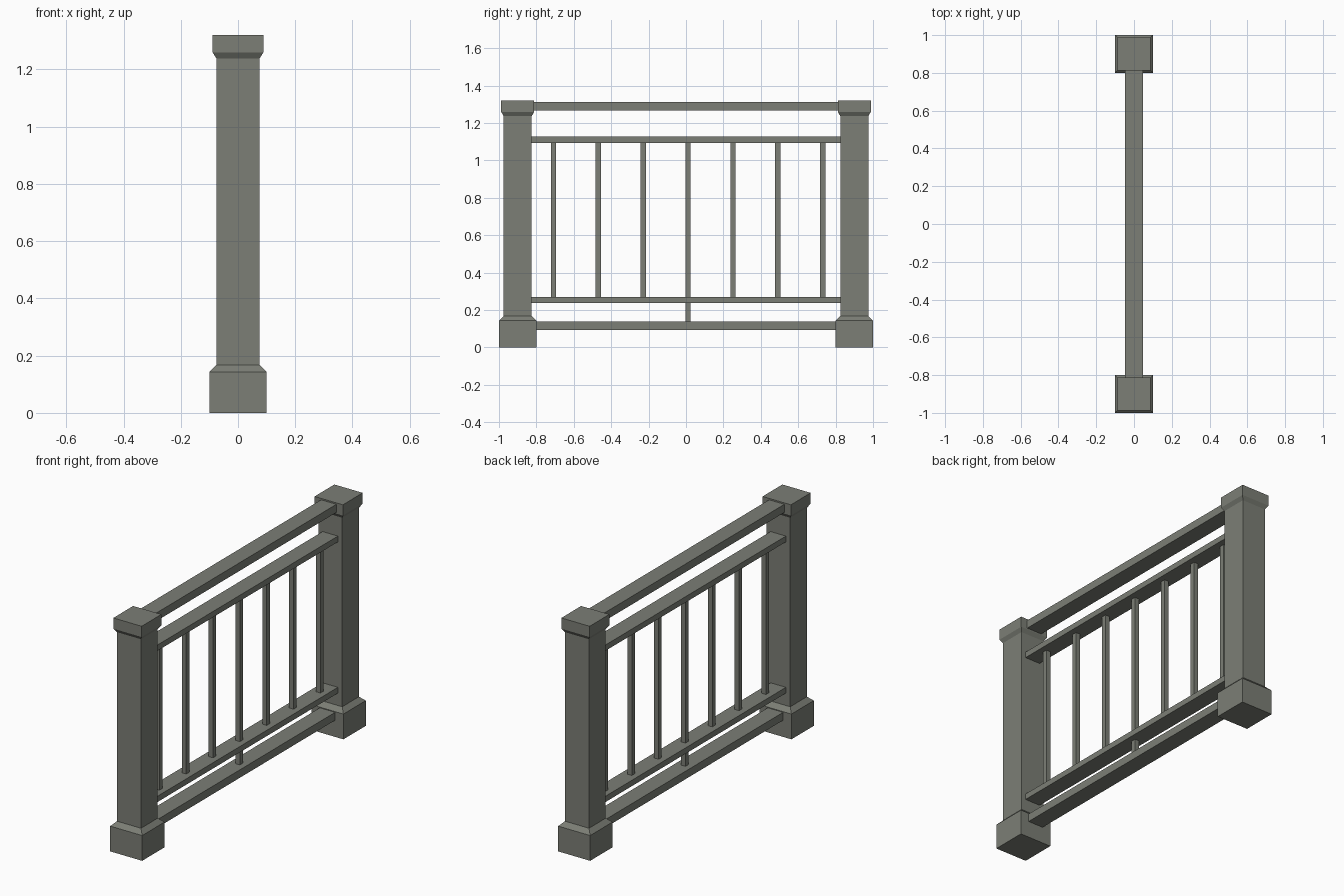
import bpy
import bmesh

if "Cube" in bpy.data.objects:
    bpy.data.objects.remove(bpy.data.objects["Cube"])

stone = bpy.data.materials.new("grey_green_paint")
stone.diffuse_color = (0.20, 0.21, 0.18, 1.0)
stone.use_nodes = True
stone.node_tree.nodes["Principled BSDF"].inputs["Base Color"].default_value = stone.diffuse_color


def finish(name, bm):
    bmesh.ops.recalc_face_normals(bm, faces=bm.faces)
    mesh = bpy.data.meshes.new(name)
    bm.to_mesh(mesh)
    bm.free()
    mesh.materials.append(stone)
    obj = bpy.data.objects.new(name, mesh)
    bpy.context.collection.objects.link(obj)
    return obj


def box(name, half_x, y0, y1, z0, z1):
    bm = bmesh.new()
    bmesh.ops.create_cube(bm, size=1)
    for v in bm.verts:
        v.co.x *= 2 * half_x
        v.co.y = y0 if v.co.y < 0 else y1
        v.co.z = z0 if v.co.z < 0 else z1
    return finish(name, bm)


def post(name, cy, profile):
    """Square post from (half width, height) steps."""
    bm = bmesh.new()
    rings = [[bm.verts.new((sx * h, cy + sy * h, z))
              for sx, sy in ((-1, -1), (1, -1), (1, 1), (-1, 1))]
             for h, z in profile]
    for low, high in zip(rings, rings[1:]):
        for i in range(4):
            j = (i + 1) % 4
            bm.faces.new((low[i], low[j], high[j], high[i]))
    bm.faces.new(rings[0][::-1])
    bm.faces.new(rings[-1])
    return finish(name, bm)


# End posts with plinth and cap
POST = [(0.10, 0), (0.10, 0.143), (0.075, 0.168), (0.075, 1.238),
        (0.0885, 1.259), (0.0885, 1.32)]
post("front_post", -0.9, POST)
post("back_post", 0.9, POST)

# Horizontal rails: name, half length, bottom, top
for name, end, z0, z1 in (("handrail", 0.815, 1.266, 1.312),
                          ("upper_rail", 0.827, 1.094, 1.127),
                          ("lower_rail", 0.827, 0.238, 0.271),
                          ("bottom_rail", 0.802, 0.094, 0.139)):
    box(name, 0.048, -end, end, z0, z1)

# Balusters
HALF = 0.014
for i in range(7):
    y = 0.011 + (i - 3) * 0.24
    box(f"baluster_{i + 1}", HALF, y - HALF, y + HALF, 0.271, 1.094)

# Short centre support under the lower rail
box("centre_support", HALF, 0.011 - HALF, 0.011 + HALF, 0.139, 0.238)
